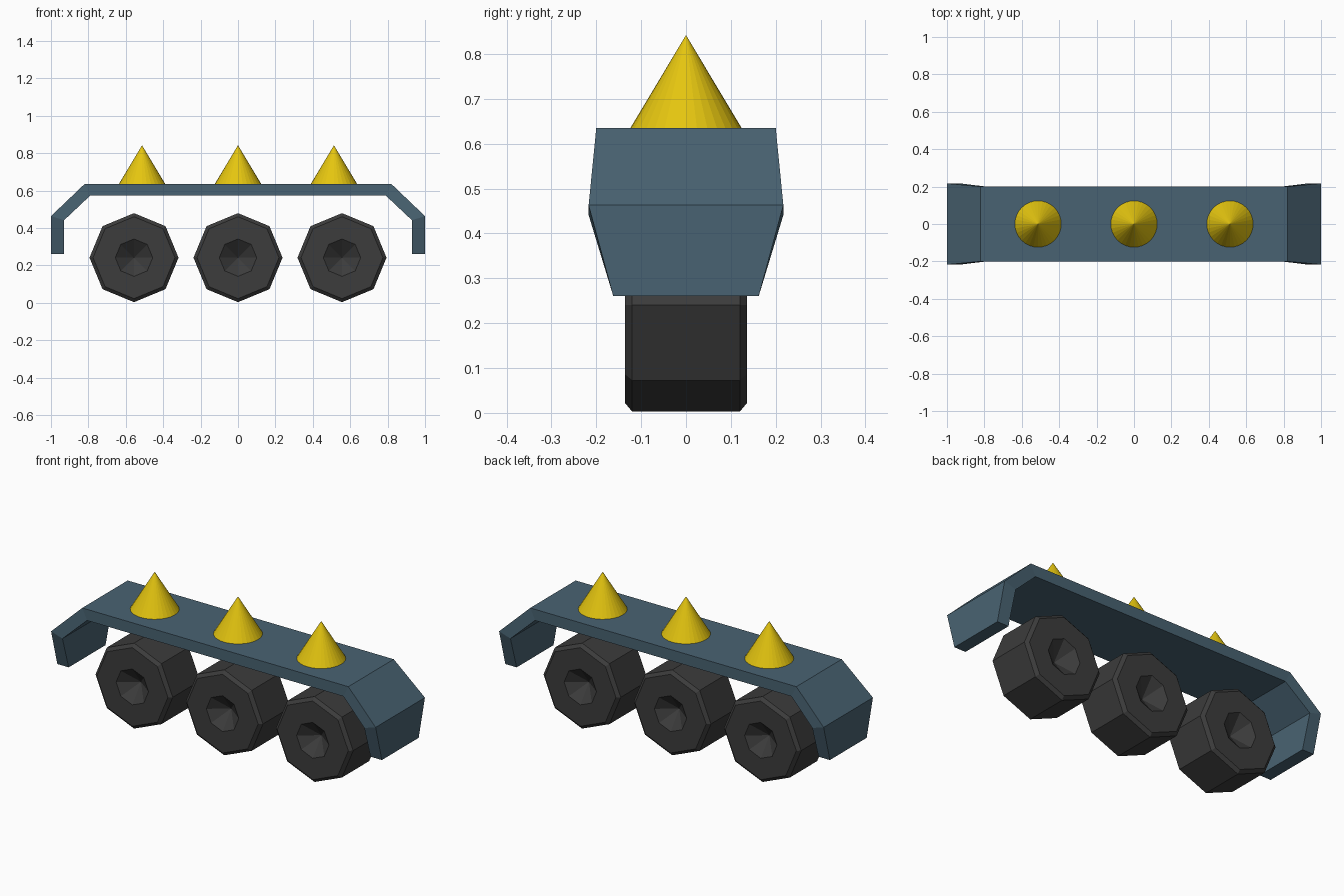
import bpy, bmesh, math

if "Cube" in bpy.data.objects:
    bpy.data.objects.remove(bpy.data.objects["Cube"])

def material(name, col):
    m = bpy.data.materials.new(name)
    m.diffuse_color = (*col, 1)
    m.use_nodes = True
    m.node_tree.nodes["Principled BSDF"].inputs["Base Color"].default_value = m.diffuse_color
    return m

SLATE = material("slate blue", (0.066, 0.124, 0.168))
RUBBER = material("dark grey", (0.045, 0.045, 0.045))
YELLOW = material("yellow", (0.78, 0.56, 0.005))

def finish(bm, name, mat, loc=(0, 0, 0)):
    bmesh.ops.recalc_face_normals(bm, faces=bm.faces)
    me = bpy.data.meshes.new(name)
    bm.to_mesh(me)
    bm.free()
    me.materials.append(mat)
    ob = bpy.data.objects.new(name, me)
    ob.location = loc
    bpy.context.collection.objects.link(ob)
    return ob

# Bent cover plate: (outer x, outer z, inner x, inner z, half width) per station
half = [(1.0, 0.26, 0.93, 0.26, 0.162),
        (1.0, 0.463, 0.93, 0.441, 0.217),
        (0.82, 0.635, 0.79, 0.573, 0.20)]
stations = [(-a, b, -c, d, w) for a, b, c, d, w in half] + half[::-1]
bm = bmesh.new()
loops = [[bm.verts.new(p) for p in ((ox, -w, oz), (ox, w, oz), (ix, w, iz), (ix, -w, iz))]
         for ox, oz, ix, iz, w in stations]
for a, b in zip(loops, loops[1:]):
    for i in range(4):
        j = (i + 1) % 4
        bm.faces.new((a[i], a[j], b[j], b[i]))
bm.faces.new(loops[0])
bm.faces.new(loops[-1])
finish(bm, "cover_plate", SLATE)

# Octagonal wheels with chamfered rims and conical hub recesses
R = 0.238
def wheel(x, name):
    bm = bmesh.new()
    rings = []
    for r, y in ((0.10, -0.136), (0.219, -0.136), (R, -0.12),
                 (R, 0.12), (0.219, 0.136), (0.10, 0.136)):
        rings.append([bm.verts.new((r * math.cos(k * math.pi / 4), y,
                                    r * math.sin(k * math.pi / 4))) for k in range(8)])
    for a, b in zip(rings, rings[1:]):
        for k in range(8):
            j = (k + 1) % 8
            bm.faces.new((a[k], a[j], b[j], b[k]))
    for ring, y in ((rings[0], -0.06), (rings[-1], 0.06)):
        tip = bm.verts.new((0, y, 0))
        for k in range(8):
            bm.faces.new((ring[k], ring[(k + 1) % 8], tip))
    finish(bm, name, RUBBER, (x, 0, R + 0.003))

# Spikes on top of the plate
def spike(x, name):
    bm = bmesh.new()
    bmesh.ops.create_cone(bm, cap_ends=True, segments=32, radius1=0.124,
                          radius2=0, depth=0.207)
    finish(bm, name, YELLOW, (x, 0, 0.635 + 0.1035))

for i, s in enumerate((-1, 0, 1)):
    wheel(s * 0.556, f"wheel_{i + 1}")
    spike(s * 0.513, f"spike_{i + 1}")
